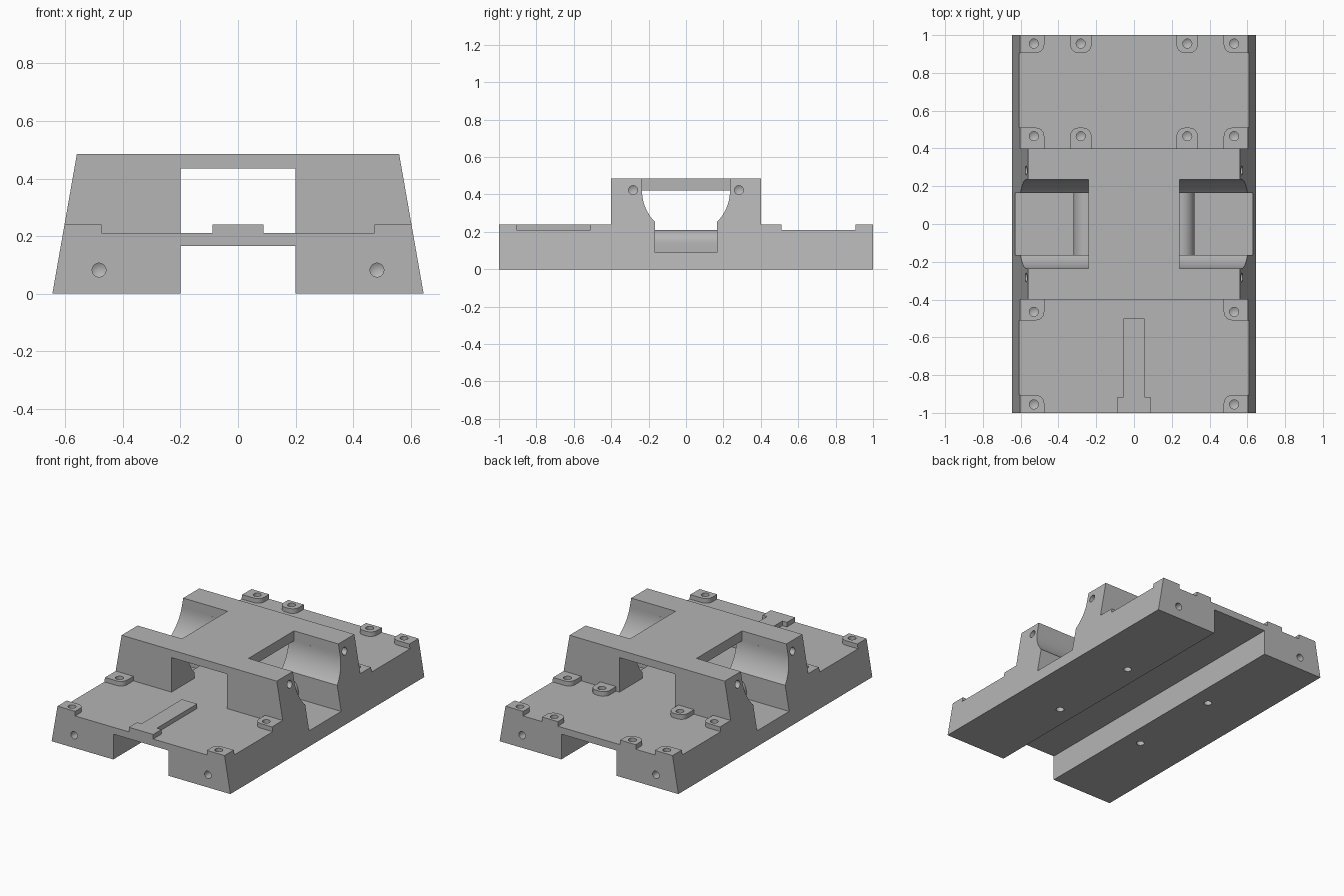
import bpy, bmesh
from math import sin, cos, pi, radians, asin
from mathutils import Vector, Matrix

cube = bpy.data.objects.get("Cube")
if cube:
    bpy.data.objects.remove(cube, do_unlink=True)

grey = bpy.data.materials.new("plain_grey")
grey.use_nodes = True
COLOUR = (0.46, 0.46, 0.46, 1)
grey.diffuse_color = COLOUR
grey.node_tree.nodes["Principled BSDF"].inputs["Base Color"].default_value = COLOUR

FLOOR, PAD, TOP = 0.21, 0.24, 0.485     # deck, pad and bridge heights
WIDE, BRIDGE = 0.645, 0.4               # half width at the foot, half depth of the bridge


def add_object(name, bm):
    bmesh.ops.recalc_face_normals(bm, faces=bm.faces)
    mesh = bpy.data.meshes.new(name)
    bm.to_mesh(mesh)
    bm.free()
    mesh.materials.append(grey)
    obj = bpy.data.objects.new(name, mesh)
    bpy.context.collection.objects.link(obj)
    return obj


def prism(name, outline, axis, lo, hi):
    """Extrude a 2D outline along one axis."""
    place = {"x": lambda a, b, c: (c, a, b),
             "y": lambda a, b, c: (a, c, b),
             "z": lambda a, b, c: (a, b, c)}[axis]
    bm = bmesh.new()
    face = bm.faces.new([bm.verts.new(place(a, b, lo)) for a, b in outline])
    moved = bmesh.ops.extrude_face_region(bm, geom=[face])["geom"]
    bmesh.ops.translate(bm, vec=place(0, 0, hi - lo),
                        verts=[v for v in moved if isinstance(v, bmesh.types.BMVert)])
    return add_object(name, bm)


def rect(a0, a1, b0, b1):
    return [(a0, b0), (a1, b0), (a1, b1), (a0, b1)]


def arc(cx, cy, r, start, end, n=10):
    return [(cx + r * cos(start + (end - start) * i / n),
             cy + r * sin(start + (end - start) * i / n)) for i in range(n + 1)]


def mirrored(outline):
    """Complete a half outline by reflecting it in its first coordinate."""
    return outline + [(-a, b) for a, b in reversed(outline)]


def combine(target, tool, operation):
    mod = target.modifiers.new(operation.lower(), "BOOLEAN")
    mod.operation, mod.solver, mod.object = operation, "EXACT", tool
    bpy.context.view_layer.objects.active = target
    bpy.ops.object.modifier_apply(modifier=mod.name)
    bpy.data.objects.remove(tool, do_unlink=True)


# Stepped body: low decks with the tall bridge in the middle
body = prism("chassis", mirrored([(1.05, -0.1), (1.05, FLOOR), (BRIDGE, FLOOR),
                                  (BRIDGE, TOP)]), "x", -0.75, 0.75)


# Mounting pads with rounded free corners
def add_pad(x0, x1, y_root, y_tip, round_outer):
    r = 0.045
    way = 1 if y_tip > y_root else -1
    outline = [(x0, y_root)]
    outline += [(x, y_tip - way * r + way * y) for x, y in arc(x0 + r, 0, r, pi, pi / 2, 6)]
    if round_outer:
        outline += [(x, y_tip - way * r + way * y) for x, y in arc(x1 - r, 0, r, pi / 2, 0, 6)]
    else:
        outline.append((x1, y_tip))
    outline.append((x1, y_root))
    for side in (1, -1):
        combine(body, prism("pad", [(side * x, y) for x, y in outline], "z", 0.19, PAD), "UNION")


PAD_ROWS = ((0.37, 0.51), (1.04, 0.905))
for root, tip in PAD_ROWS:
    add_pad(0.475, 0.7, root, tip, False)
    add_pad(0.475, 0.7, -root, -tip, False)
    add_pad(0.225, 0.338, root, tip, True)

# Raised strip on the front deck, wider at both ends
strip = mirrored([(0.088, -1.04), (0.088, -0.915), (0.055, -0.915),
                  (0.055, -0.5), (0.088, -0.5), (0.088, -0.37)])
combine(body, prism("strip", strip, "z", 0.19, PAD), "UNION")

# Sloping flanks and the channel along the underside
section = mirrored([(0.2, 0.165), (0.2, 0), (WIDE, 0), (0.56, TOP)])
combine(body, prism("section", section, "y", -1, 1), "INTERSECT")

# Lengthwise tunnel through the bridge
combine(body, prism("tunnel", rect(-0.2, 0.2, FLOOR, 0.435), "y", -0.5, 0.5), "DIFFERENCE")

# Round crosswise opening under the bridge plate
R, AXIS, HALF = 0.235, 0.42, 0.165
opening = mirrored(arc(0, AXIS, R, 0, -pi / 2 + asin(HALF / R), 14) + [(HALF, FLOOR)])
combine(body, prism("opening", opening, "x", -0.8, 0.8), "DIFFERENCE")

# Side pockets: open top and a sunken floor with a rounded lip
for side in (1, -1):
    slot = rect(side * 0.24, side * 0.8, -R, R)
    combine(body, prism("pocket_top", slot, "z", AXIS - 0.001, 0.6), "DIFFERENCE")
    lip = arc(0.25, FLOOR - 0.07, 0.07, pi / 2, 0) + [(0.32, 0.09), (0.8, 0.09),
                                                     (0.8, 0.245), (0.25, 0.245)]
    well = [(side * x, z) for x, z in lip]
    combine(body, prism("pocket_well", well, "y", -HALF, HALF), "DIFFERENCE")

# Blind screw holes with pointed ends
drills = bmesh.new()


def drill(point, outward, depth=0.1, r=0.024):
    spin = Vector(outward).to_track_quat("Z", "Y").to_matrix().to_4x4()
    place = Matrix.Translation(point) @ spin @ Matrix.Translation((0, 0, 0.02 - depth / 2))
    made = bmesh.ops.create_cone(drills, cap_ends=True, segments=24, radius1=r, radius2=r,
                                 depth=depth + 0.04, matrix=place)["verts"]
    faces = {f for v in made for f in v.link_faces}
    inner = min((f for f in faces if len(f.verts) > 4),
                key=lambda f: f.calc_center_median().dot(Vector(outward)))
    inner.normal_update()
    tip = inner.calc_center_median() - Vector(outward) * 0.014
    centre = bmesh.ops.poke(drills, faces=[inner])["verts"][0]
    centre.co = tip


for sx in (1, -1):
    for sy in (1, -1):
        for y in (0.465, 0.955):
            drill((sx * 0.53, sy * y, PAD), (0, 0, 1))
        drill((sx * 0.32, sy * 0.32, 0), (0, 0, -1))
        drill((sx * 0.483, sy, 0.082), (0, sy, 0))
        drill((sx * 0.572, sy * 0.283, 0.423), (sx, 0, 0))
    for y in (0.465, 0.955):
        drill((sx * 0.282, y, PAD), (0, 0, 1))
combine(body, add_object("drills", drills), "DIFFERENCE")

# Smooth curved walls, crisp edges
bpy.ops.object.select_all(action="DESELECT")
body.select_set(True)
bpy.context.view_layer.objects.active = body
bpy.ops.object.shade_smooth_by_angle(angle=radians(30))
